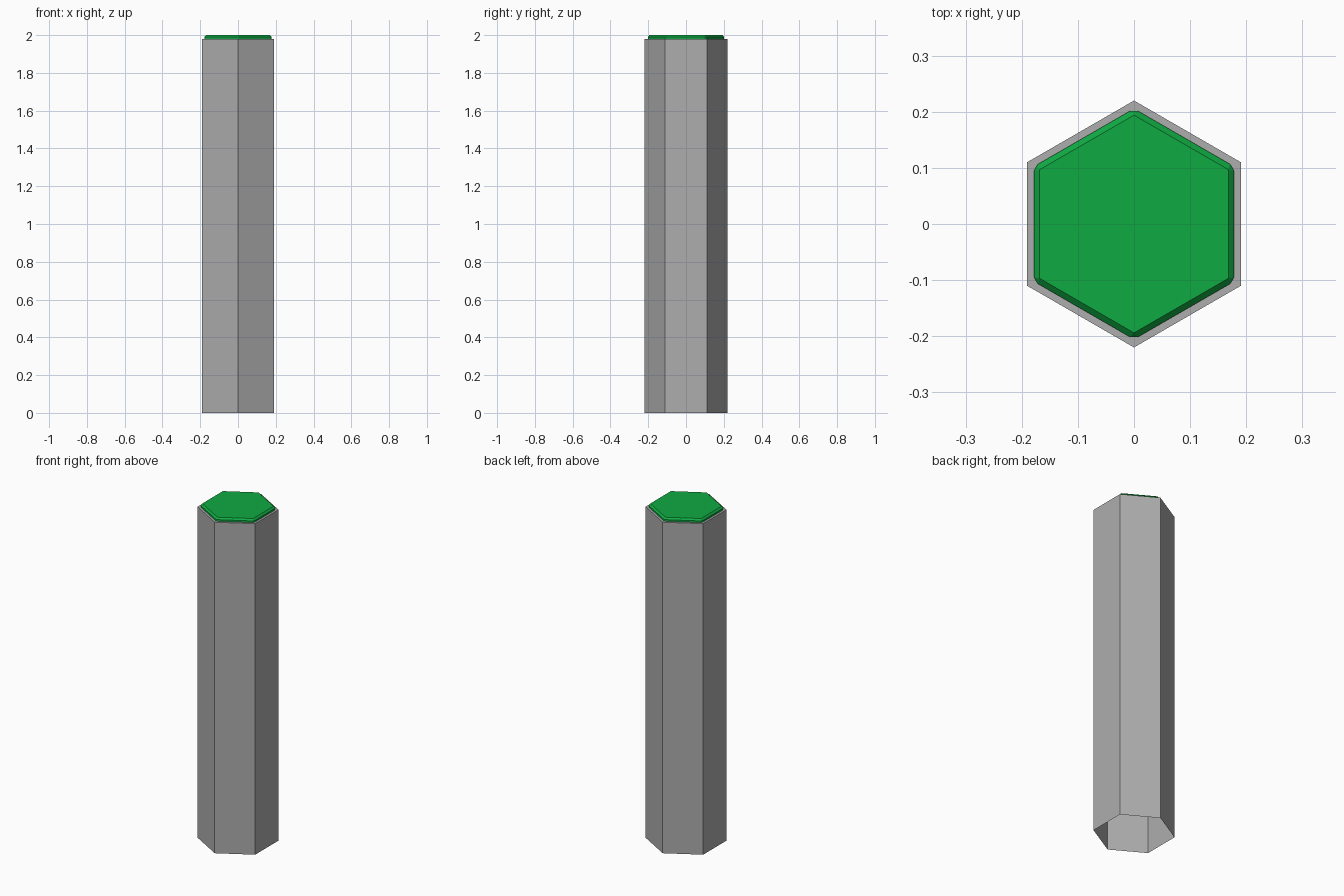
import bpy, bmesh
from math import cos, sin, pi, sqrt
from mathutils import Vector

if "Cube" in bpy.data.objects:
    bpy.data.objects.remove(bpy.data.objects["Cube"])


def hexagon(radius, z, cut=0.0):
    """Hexagon ring with corners on the y axis; each corner can be cut off."""
    corners = [Vector((radius * cos(pi / 2 + i * pi / 3),
                       radius * sin(pi / 2 + i * pi / 3), z)) for i in range(6)]
    if not cut:
        return corners
    ring = []
    for i, c in enumerate(corners):
        for other in (corners[i - 1], corners[(i + 1) % 6]):
            ring.append(c + (other - c).normalized() * cut)
    return ring


def finish(name, bm, color):
    mesh = bpy.data.meshes.new(name)
    bm.to_mesh(mesh)
    bm.free()
    obj = bpy.data.objects.new(name, mesh)
    bpy.context.collection.objects.link(obj)
    mat = bpy.data.materials.new(name + "_color")
    mat.diffuse_color = color
    mat.use_nodes = True
    mat.node_tree.nodes["Principled BSDF"].inputs["Base Color"].default_value = mat.diffuse_color
    mesh.materials.append(mat)
    return obj


def add_ring(bm, points):
    return [bm.verts.new(p) for p in points]


def wall(bm, low, high):
    n = len(low)
    for i in range(n):
        j = (i + 1) % n
        bm.faces.new((low[i], low[j], high[j], high[i]))


# Column: thin hexagonal shell, closed on top and open at the bottom
bm = bmesh.new()
low = add_ring(bm, hexagon(0.22, 0.0))
high = add_ring(bm, hexagon(0.22, 1.98))
wall(bm, low, high)
bm.faces.new(high)
finish("column", bm, (0.42, 0.42, 0.42, 1.0))

# Grass cap: short rim with cut corners, sloping in to a sharp hexagon
bm = bmesh.new()
outer = 0.178 * 2 / sqrt(3)
base = add_ring(bm, hexagon(outer, 1.98, 0.0075))
rim = add_ring(bm, hexagon(outer, 1.99, 0.0075))
top = add_ring(bm, hexagon(0.194, 2.0))
wall(bm, base, rim)
for i in range(6):
    j = (i + 1) % 6
    bm.faces.new((rim[2 * i], rim[2 * i + 1], top[i]))
    bm.faces.new((rim[2 * i + 1], rim[2 * j], top[j], top[i]))
bm.faces.new(top)
finish("grass_cap", bm, (0.005, 0.40, 0.055, 1.0))
